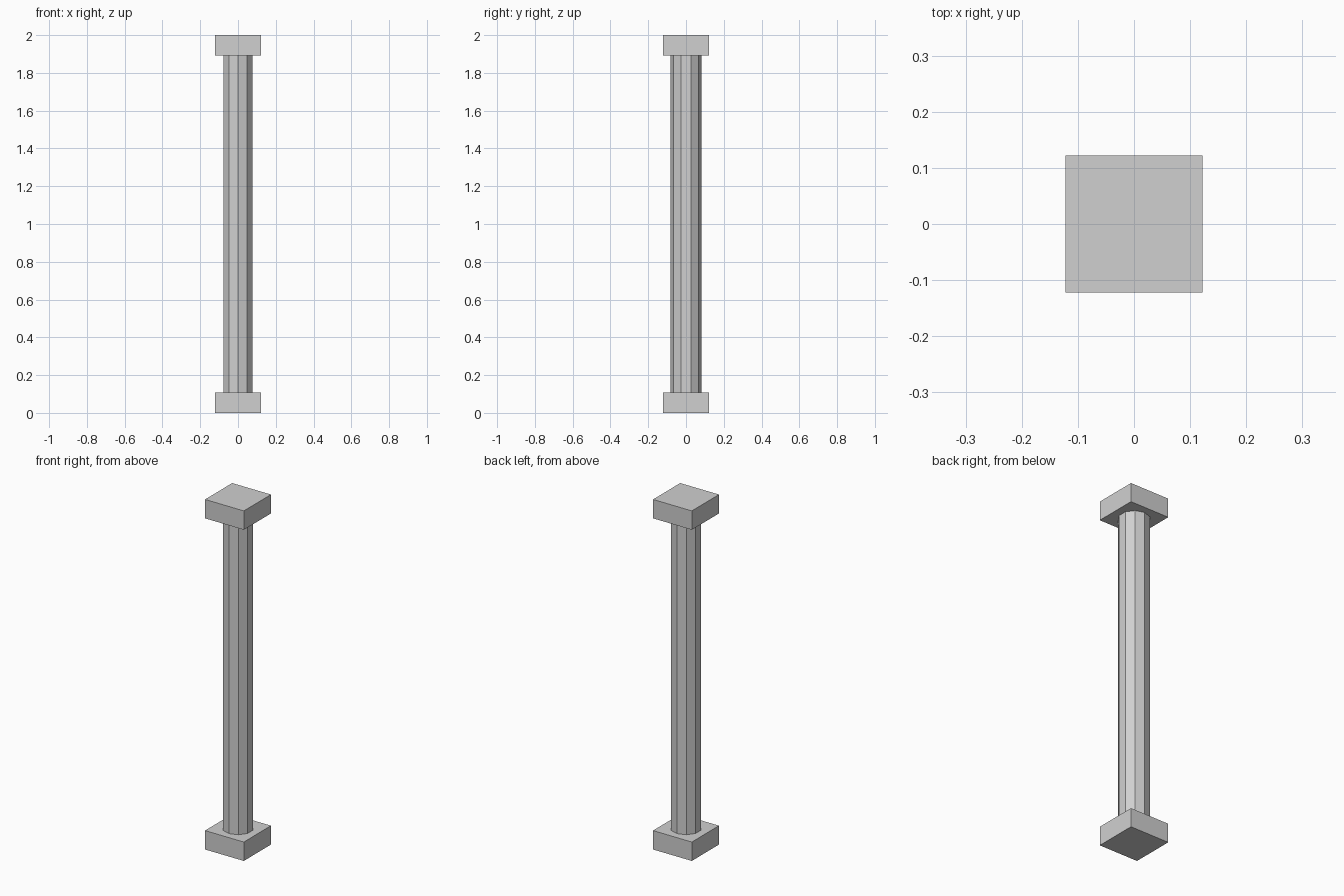
import bpy

default = bpy.data.objects.get("Cube")
if default:
    bpy.data.objects.remove(default, do_unlink=True)

HEIGHT = 2.0
BLOCK_WIDTH = 0.245
BLOCK_HEIGHT = 0.108
SHAFT_RADIUS = 0.082

# Single stone colour
stone = bpy.data.materials.new("light_grey_stone")
stone.use_nodes = True
grey = (0.63, 0.63, 0.63, 1)
stone.diffuse_color = grey
stone.node_tree.nodes["Principled BSDF"].inputs["Base Color"].default_value = grey


def finish(name):
    part = bpy.context.object
    part.name = name
    part.data.name = name
    part.data.materials.append(stone)
    return part


def block(name, z):
    bpy.ops.mesh.primitive_cube_add(size=1, location=(0, 0, z))
    bpy.context.object.scale = (BLOCK_WIDTH, BLOCK_WIDTH, BLOCK_HEIGHT)
    bpy.ops.object.transform_apply(location=False, rotation=False, scale=True)
    return finish(name)


# Square blocks at the foot and the head
block("base_block", BLOCK_HEIGHT / 2)
block("top_block", HEIGHT - BLOCK_HEIGHT / 2)

# Ten-sided shaft with a corner pointing to the front
bpy.ops.mesh.primitive_cylinder_add(
    vertices=10, radius=SHAFT_RADIUS,
    depth=HEIGHT - 2 * BLOCK_HEIGHT, location=(0, 0, HEIGHT / 2))
finish("column_shaft")
